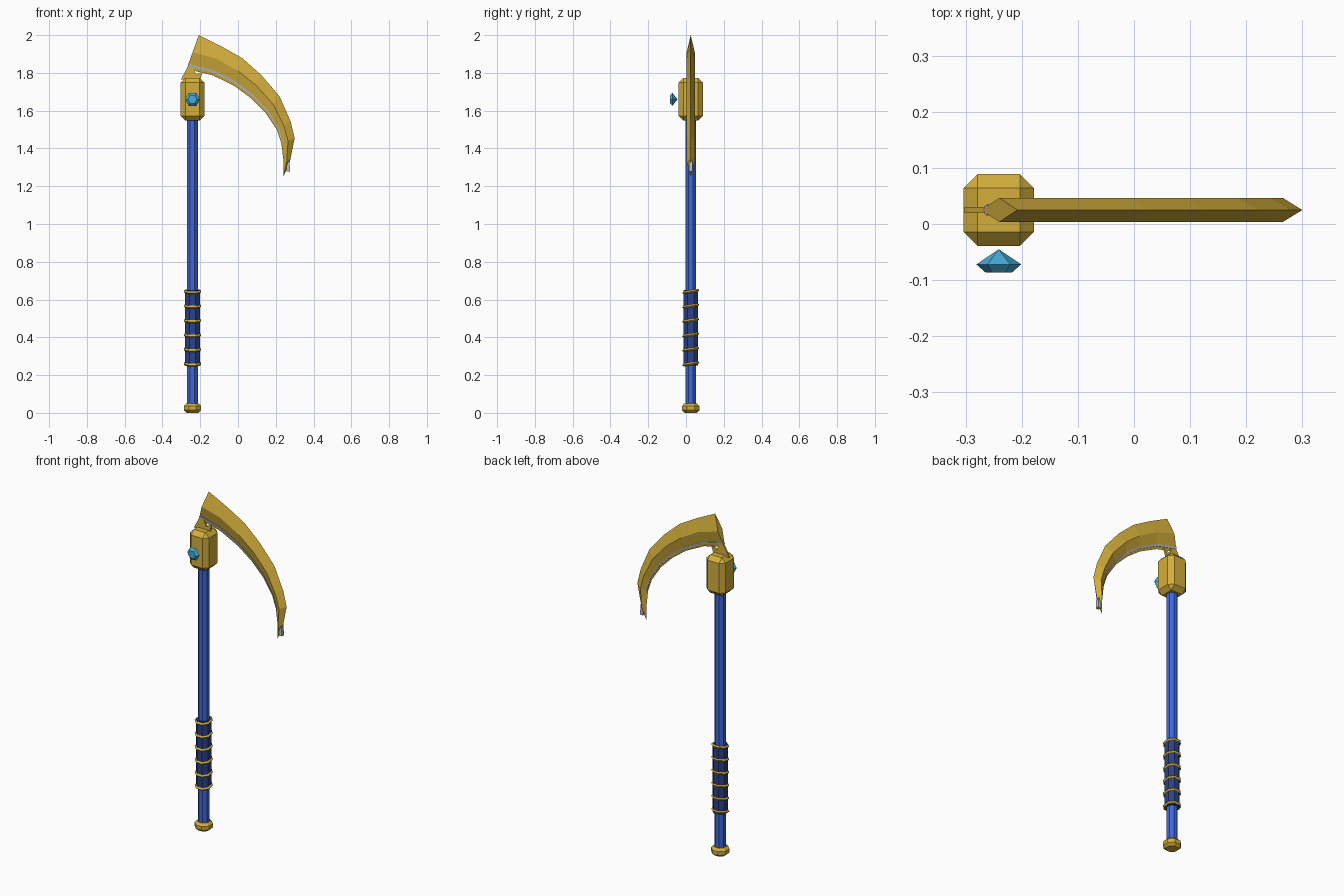
import bpy, bmesh, math
from mathutils import Vector, Matrix

cube = bpy.data.objects.get("Cube")
if cube:
    bpy.data.objects.remove(cube, do_unlink=True)

AX, AY = -0.241, 0.025  # axis of the handle


def material(name, rgb):
    m = bpy.data.materials.new(name)
    m.use_nodes = True
    m.diffuse_color = (*rgb, 1)
    m.node_tree.nodes["Principled BSDF"].inputs["Base Color"].default_value = (*rgb, 1)
    return m


GOLD = material("gold", (0.658, 0.429, 0.045))
BLUE = material("royal blue", (0.053, 0.141, 0.7))
NAVY = material("dark blue", (0.024, 0.054, 0.24))
GEM = material("sky blue", (0.06, 0.42, 0.7))
SILVER = material("silver", (0.53, 0.53, 0.55))


def finish(bm, name, mat):
    bmesh.ops.remove_doubles(bm, verts=bm.verts, dist=0.0001)
    bmesh.ops.recalc_face_normals(bm, faces=bm.faces)
    mesh = bpy.data.meshes.new(name)
    bm.to_mesh(mesh)
    bm.free()
    mesh.materials.append(mat)
    ob = bpy.data.objects.new(name, mesh)
    bpy.context.collection.objects.link(ob)
    return ob


def loft(name, sections, mat):
    """Skin a list of equal-length point rings and cap both ends."""
    bm = bmesh.new()
    rings = [[bm.verts.new(p) for p in s] for s in sections]
    n = len(rings[0])
    for a, b in zip(rings, rings[1:]):
        for i in range(n):
            j = (i + 1) % n
            bm.faces.new((a[i], a[j], b[j], b[i]))
    bm.faces.new(rings[0])
    bm.faces.new(rings[-1])
    return finish(bm, name, mat)


def ring(radius, height, sides, phase):
    return [Vector((radius * math.cos(phase + math.tau * i / sides),
                    radius * math.sin(phase + math.tau * i / sides), height))
            for i in range(sides)]


def lathe(name, profile, mat, sides=8):
    base = Vector((AX, AY, 0))
    return loft(name, [[base + p for p in ring(r, z, sides, math.pi / sides)]
                       for r, z in profile], mat)


# Handle
lathe("shaft", [(0.031, 0.03), (0.031, 1.6)], BLUE)
lathe("grip", [(0.042, 0.25), (0.042, 0.65)], NAVY)
lathe("pommel", [(0.034, 0), (0.05, 0.014), (0.05, 0.036), (0.036, 0.05)], GOLD)

# Tilted gold bands around the grip
for k in range(6):
    tilt = Matrix.Translation((AX, AY, 0.26 + 0.0765 * k)) @ Matrix.Rotation(0.17, 4, 'X')
    bm = bmesh.new()
    loops = []
    for dr, dz in ((-1, 0), (0, -1), (1, 0), (0, 1)):
        loops.append([bm.verts.new(tilt @ p) for p in
                      ring(0.042 + 0.008 * dr, 0.008 * dz, 8, math.pi / 8)])
    for a in range(4):
        p, q = loops[a], loops[(a + 1) % 4]
        for i in range(8):
            j = (i + 1) % 8
            bm.faces.new((p[i], p[j], q[j], q[i]))
    finish(bm, f"grip_band_{k + 1}", GOLD)

# Chamfered head block
bm = bmesh.new()
bmesh.ops.create_cube(bm, size=1, matrix=Matrix.Translation((AX, AY, 1.66))
                      @ Matrix.Diagonal((0.125, 0.128, 0.226, 1)))
bmesh.ops.bevel(bm, geom=bm.edges[:], offset=0.025, segments=1, affect='EDGES')
finish(bm, "head_block", GOLD)

# Six-sided gem in front of the head
gem_profile = [(0.0, -0.045), (0.04, -0.072), (0.024, -0.086)]
loft("gem", [[(AX + p.x, y, 1.66 + p.y) for p in ring(max(r, 0.00001), 0, 6, 0)]
             for r, y in gem_profile], GEM)

# Blade stations: outer edge, ridge and inner edge as (x, z)
stations = [
    ((-0.208, 2.0), (-0.24, 1.91), (-0.272, 1.82)),
    ((-0.087, 1.94), (-0.115, 1.875), (-0.135, 1.788)),
    ((0.024, 1.877), (0.0, 1.81), (-0.018, 1.73)),
    ((0.125, 1.787), (0.095, 1.735), (0.07, 1.665)),
    ((0.22, 1.676), (0.185, 1.635), (0.145, 1.59)),
    ((0.278, 1.544), (0.243, 1.52), (0.205, 1.5)),
    ((0.3, 1.455), (0.265, 1.44), (0.23, 1.425)),
    ((0.275, 1.33), (0.258, 1.33), (0.24, 1.34)),
]
HALF = 0.0215


def at(p, dy=0.0):
    return Vector((p[0], AY + dy, p[1]))


sections = [[at(o), at(r, -HALF), at(i), at(r, HALF)] for o, r, i in stations]
sections.append([at((0.241 + 0.001 * dx, 1.254), 0.001 * dy)
                 for dx, dy in ((1, 0), (0, -1), (-1, 0), (0, 1))])
loft("blade", sections, GOLD)

# Silver cutting line on both lower facets, and the silver tip
for side, label in ((-1, "front"), (1, "back")):
    rows = []
    for o, r, i in stations[:7]:
        ridge, inner = at(r, side * HALF), at(i)
        a, b = ridge.lerp(inner, 0.7), ridge.lerp(inner, 0.84)
        out = Vector((0, side * 0.003, 0))
        rows.append([a - out, a + out, b + out, b - out])
    loft("edge_line_" + label, rows, SILVER)
loft("blade_tip", [[at((x, z), d) for x, d in ((x0, -w), (x1, -w), (x1, w), (x0, w))]
                   for z, x0, x1, w in ((1.34, 0.255, 0.272, 0.01),
                                        (1.278, 0.258, 0.276, 0.01))], SILVER)


# Thin bracket plates joining the blade to the head
def plate(name, outline, half):
    loft(name, [[at(p, d) for p in outline] for d in (-half, half)], GOLD)


plate("bracket_left", [(-0.302, 1.765), (-0.235, 1.765), (-0.222, 1.79),
                       (-0.245, 1.85), (-0.27, 1.825)], 0.005)
plate("bracket_right", [(-0.24, 1.765), (-0.2, 1.765), (-0.185, 1.81), (-0.225, 1.79)], 0.005)
